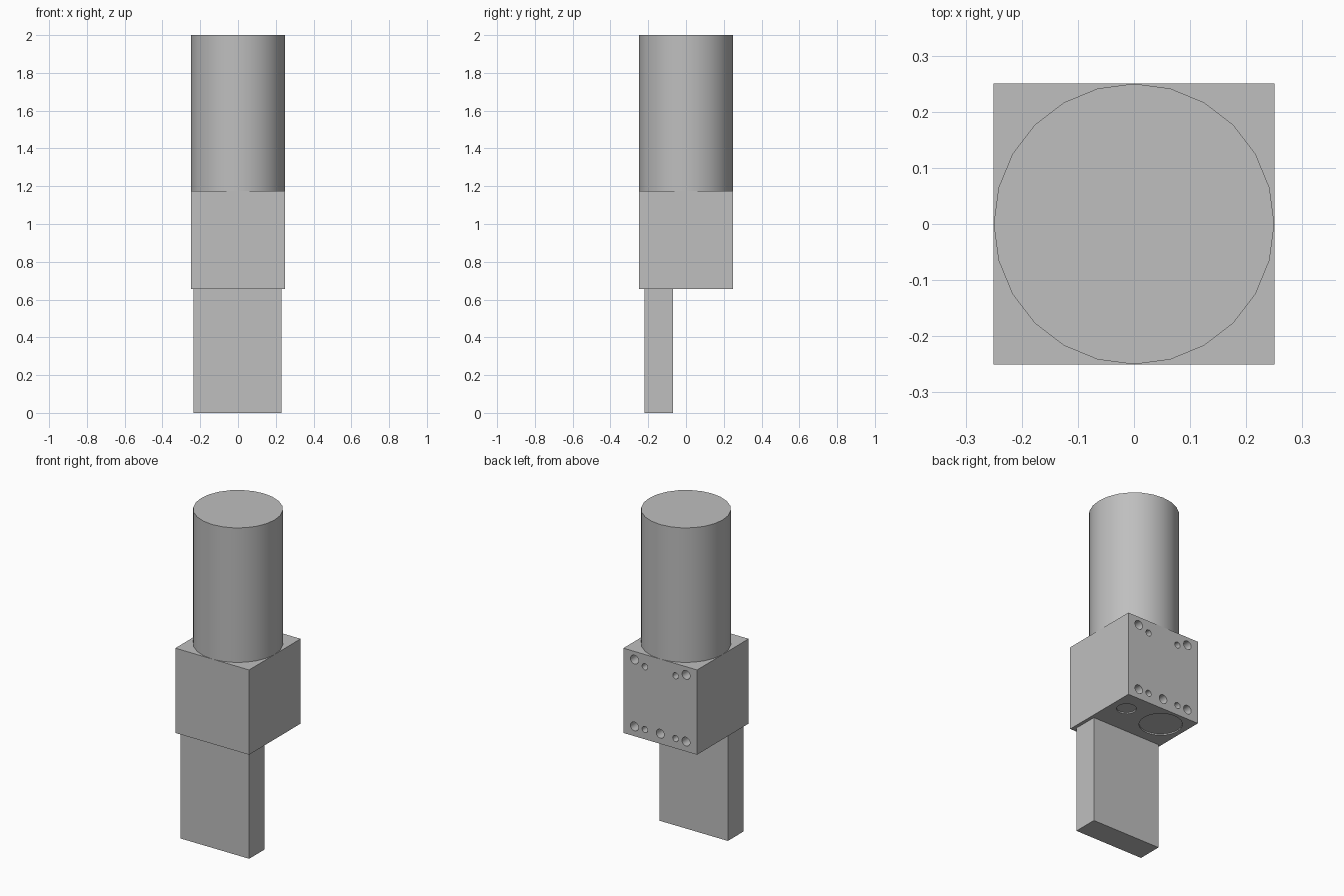
import bpy
from math import radians

cube = bpy.data.objects.get("Cube")
if cube:
    bpy.data.objects.remove(cube, do_unlink=True)

grey = bpy.data.materials.new("grey metal")
grey.use_nodes = True
colour = (0.52, 0.52, 0.52, 1)
grey.diffuse_color = colour
grey.node_tree.nodes["Principled BSDF"].inputs["Base Color"].default_value = colour


def box(name, low, high):
    centre = [(a + b) / 2 for a, b in zip(low, high)]
    bpy.ops.mesh.primitive_cube_add(size=1, location=centre)
    ob = bpy.context.object
    ob.name = name
    ob.scale = [b - a for a, b in zip(low, high)]
    bpy.ops.object.transform_apply(location=False, rotation=False, scale=True)
    ob.data.materials.append(grey)
    return ob


def cylinder(name, centre, radius, depth, tilt=0):
    bpy.ops.mesh.primitive_cylinder_add(vertices=24, radius=radius, depth=depth,
                                        location=centre, rotation=(radians(tilt), 0, 0))
    ob = bpy.context.object
    ob.name = name
    ob.data.materials.append(grey)
    return ob


def smooth(ob):
    bpy.ops.object.select_all(action="DESELECT")
    ob.select_set(True)
    bpy.context.view_layer.objects.active = ob
    bpy.ops.object.shade_smooth_by_angle(angle=radians(30))


def drill(target, centre, radius, depth, tilt=0):
    cutter = cylinder("hole_cutter", centre, radius, 2 * depth, tilt)
    cutter.hide_render = True
    mod = target.modifiers.new("hole", "BOOLEAN")
    mod.operation = "DIFFERENCE"
    mod.solver = "EXACT"
    mod.object = cutter
    bpy.context.view_layer.objects.active = target
    bpy.ops.object.modifier_apply(modifier=mod.name)
    bpy.data.objects.remove(cutter, do_unlink=True)


# Mounting plate, gearbox block and motor can
box("mounting_plate", (-0.235, -0.22, 0), (0.23, -0.07, 0.655))
block = box("gearbox_block", (-0.25, -0.25, 0.655), (0.25, 0.25, 1.175))
motor = cylinder("motor_can", (0, 0, 1.5875), 0.25, 0.825)
smooth(motor)

# Screw and dowel holes in the back face, mirrored left to right
for side in (-1, 1):
    for x, z, radius in ((0.175, 1.125, 0.027), (0.104, 1.1, 0.019),
                         (0.175, 0.715, 0.027), (0.104, 0.715, 0.019)):
        drill(block, (side * x, 0.25, z), radius, 0.06, 90)
drill(block, (0, 0.25, 0.717), 0.027, 0.06, 90)

# Shallow round recesses underneath
drill(block, (-0.1, 0.11, 0.655), 0.12, 0.008)
drill(block, (0.155, 0.12, 0.655), 0.055, 0.008)
smooth(block)
